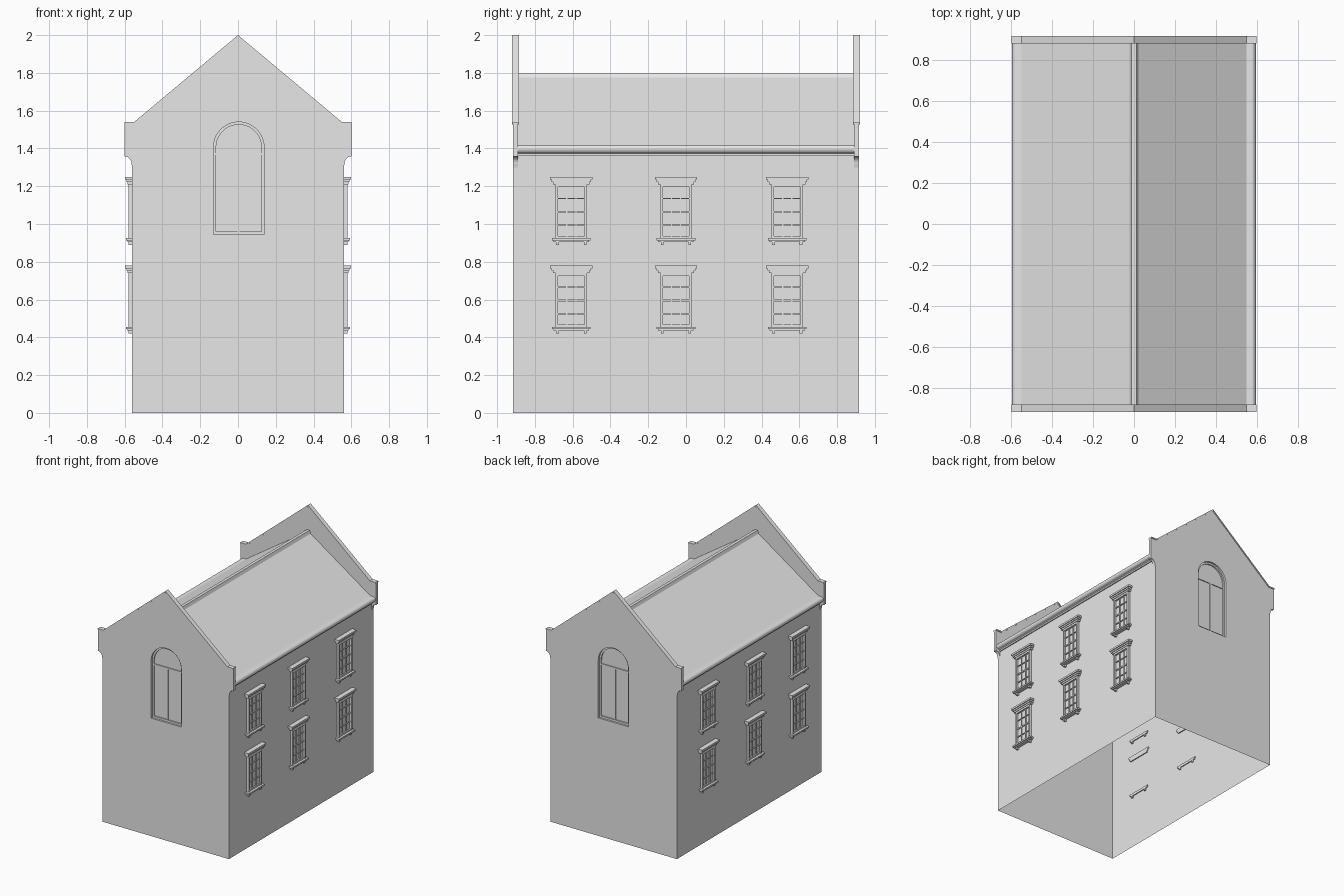
import bpy, bmesh, math
from mathutils import Vector

cube = bpy.data.objects.get("Cube")
if cube:
    bpy.data.objects.remove(cube, do_unlink=True)

stone = bpy.data.materials.new("pale_grey")
stone.use_nodes = True
stone.diffuse_color = (0.8, 0.8, 0.8, 1)
stone.node_tree.nodes["Principled BSDF"].inputs["Base Color"].default_value = (0.8, 0.8, 0.8, 1)

HALF_W, HALF_L, INNER_L = 0.56, 0.915, 0.89


def add_object(name, mesh, loc=(0, 0, 0), turn=0):
    ob = bpy.data.objects.new(name, mesh)
    ob.location = loc
    ob.rotation_euler.z = turn
    bpy.context.collection.objects.link(ob)
    return ob


def to_mesh(name, bm):
    mesh = bpy.data.meshes.new(name)
    bm.to_mesh(mesh)
    bm.free()
    mesh.materials.append(stone)
    return mesh


def prism(bm, pts, y0, y1):
    """Extrude an x-z outline from y0 to y1 as a closed solid."""
    a = [bm.verts.new((x, y0, z)) for x, z in pts]
    b = [bm.verts.new((x, y1, z)) for x, z in pts]
    faces = [bm.faces.new(a), bm.faces.new(b[::-1])]
    for i in range(len(pts)):
        j = (i + 1) % len(pts)
        faces.append(bm.faces.new((a[j], a[i], b[i], b[j])))
    bmesh.ops.recalc_face_normals(bm, faces=faces)


def box(bm, x0, x1, y0, y1, z0, z1):
    prism(bm, [(x0, z0), (x1, z0), (x1, z1), (x0, z1)], y0, y1)


def sheet(bm, loops, y, side):
    """Flat wall in x-z; the loops after the first become openings."""
    edges = []
    for pts in loops:
        vs = [bm.verts.new((x, y, z)) for x, z in pts]
        edges += [bm.edges.new((vs[i], vs[(i + 1) % len(vs)])) for i in range(len(vs))]
    bmesh.ops.triangle_fill(bm, use_beauty=True, edges=edges, normal=Vector((0, side, 0)))
    for f in bm.faces:
        f.normal_update()
        if f.normal.y * side < 0:
            f.normal_flip()


def band(bm, outer, inner, y0, y1):
    """Solid ring between two matching closed outlines."""
    n = len(outer)
    for i in range(n):
        j = (i + 1) % n
        prism(bm, [outer[i], outer[j], inner[j], inner[i]], y0, y1)


def arch(r, z0, spring, cx=0.004, steps=20):
    top = [(cx + r * math.cos(math.pi * k / steps), spring + r * math.sin(math.pi * k / steps))
           for k in range(steps + 1)]
    return [(cx - r, z0), (cx + r, z0)] + top


# Gable outline: scrolled shoulder, kneeler block, slope to the apex
shoulder = [(HALF_W, 1.3)]
for k in range(7):
    a = math.pi / 2 * k / 6
    shoulder.append((0.6 - 0.036 * math.cos(a), 1.318 + 0.04 * math.sin(a)))
right = shoulder + [(0.6, 1.54), (0.55, 1.54)]
upper = right + [(0, 2.0)] + [(-x, z) for x, z in reversed(right)]
gable_outline = [(-HALF_W, 0), (HALF_W, 0)] + upper
opening, frame_in = arch(0.134, 0.945, 1.406), arch(0.12, 0.96, 1.406)

for side, label in ((-1, "front"), (1, "back")):
    y_out, y_in = side * HALF_L, side * INNER_L
    # Gable wall with its arched opening
    bm = bmesh.new()
    sheet(bm, [gable_outline, opening], y_out, side)
    add_object(label + "_gable_wall", to_mesh(label + "_gable_wall", bm))
    # Parapet back and edges
    bm = bmesh.new()
    sheet(bm, [upper, [(x, z) for x, z in opening if z > 1.31] ], y_in, -side)
    for p, q in zip(upper, upper[1:]):
        f = bm.faces.new([bm.verts.new(c) for c in (
            (p[0], y_out, p[1]), (q[0], y_out, q[1]), (q[0], y_in, q[1]), (p[0], y_in, p[1]))])
        f.normal_update()
        mid = f.calc_center_median() - Vector((0, y_in, 1.3))
        if f.normal.dot(mid) < 0:
            f.normal_flip()
    add_object(label + "_parapet", to_mesh(label + "_parapet", bm))
    # Sloping coping stones
    bm = bmesh.new()
    for s in (-1, 1):
        prism(bm, [(0, 2.0), (s * 0.55, 1.54), (s * 0.55, 1.527), (0, 1.987)],
              side * (INNER_L - 0.006), side * 0.92)
        prism(bm, [(s * 0.55, 1.54), (s * 0.6, 1.54), (s * 0.6, 1.53), (s * 0.55, 1.53)],
              side * (INNER_L - 0.006), side * 0.92)
    add_object(label + "_coping", to_mesh(label + "_coping", bm))
    # Arched window: reveal frame, glass, transom and mullion
    bm = bmesh.new()
    back = side * 0.885
    band(bm, opening, frame_in, back, side * 0.9)
    prism(bm, frame_in, back, side * 0.89)
    box(bm, -0.116, 0.124, *sorted((back, side * 0.897)), 1.365, 1.377)
    box(bm, -0.003, 0.009, *sorted((back, side * 0.897)), 0.96, 1.37)
    for i in range(len(opening)):
        p, q = opening[i], opening[(i + 1) % len(opening)]
        if p == q or (Vector(p) - Vector(q)).length < 1e-5:
            continue
        f = bm.faces.new([bm.verts.new(c) for c in (
            (p[0], y_out, p[1]), (q[0], y_out, q[1]), (q[0], back, q[1]), (p[0], back, p[1]))])
        f.normal_update()
        if f.normal.dot(Vector((0, 0, 1.3)) - f.calc_center_median()) < 0:
            f.normal_flip()
    add_object(label + "_arched_window", to_mesh(label + "_arched_window", bm))

# Long side walls, open underneath
for s, label in ((1, "left"), (-1, "right")):
    bm = bmesh.new()
    corners = [(-HALF_L, 0), (HALF_L, 0), (HALF_L, 1.37), (-HALF_L, 1.37)]
    bm.faces.new([bm.verts.new((s * HALF_W, y, z)) for y, z in corners[::s]])
    add_object(label + "_side_wall", to_mesh(label + "_side_wall", bm))

# Roof slabs, ridge cap and rounded eaves gutters
bm = bmesh.new()
prism(bm, [(-0.57, 1.405), (0, 1.788), (0.57, 1.405), (0.57, 1.39), (0, 1.77), (-0.57, 1.39)],
      -INNER_L, INNER_L)
add_object("roof", to_mesh("roof", bm))
bm = bmesh.new()
prism(bm, [(-0.022, 1.776), (-0.012, 1.8), (0.012, 1.8), (0.022, 1.776)], -INNER_L, INNER_L)
add_object("ridge_cap", to_mesh("ridge_cap", bm))
profile = [(0.545, 1.36), (0.568, 1.36), (0.568, 1.372)]
for k in range(9):
    a = -math.pi / 2 + math.pi * k / 8
    profile.append((0.575 + 0.021 * math.cos(a), 1.397 + 0.021 * math.sin(a)))
profile.append((0.545, 1.418))
for s, label in ((1, "left"), (-1, "right")):
    bm = bmesh.new()
    prism(bm, [(s * x, z) for x, z in profile], -INNER_L, INNER_L)
    add_object(label + "_gutter", to_mesh(label + "_gutter", bm))

# Sash window: frame, glass, glazing bars, cornice, sill and brackets
bm = bmesh.new()
for s in (-1, 1):
    box(bm, 0, 0.02, *sorted((s * 0.07, s * 0.083)), 0, 0.285)
    box(bm, 0, 0.012, s * 0.024 - 0.003, s * 0.024 + 0.003, 0, 0.28)
    box(bm, -0.008, 0.02, s * 0.073 - 0.007, s * 0.073 + 0.007, -0.036, -0.018)
box(bm, 0, 0.005, -0.072, 0.072, 0, 0.28)
box(bm, 0, 0.02, -0.083, 0.083, 0.27, 0.285)
box(bm, 0, 0.016, -0.075, 0.075, 0, 0.012)
for k in (1, 2, 3):
    half = 0.005 if k == 2 else 0.003
    box(bm, 0, 0.013, -0.072, 0.072, 0.07 * k - half, 0.07 * k + half)
for z0, z1, depth, half in ((0.285, 0.298, 0.024, 0.096), (0.298, 0.31, 0.03, 0.104),
                            (0.31, 0.325, 0.037, 0.112)):
    box(bm, -0.008, depth, -half, half, z0, z1)
box(bm, -0.008, 0.034, -0.102, 0.102, -0.012, 0)
box(bm, -0.008, 0.026, -0.094, 0.094, -0.02, -0.012)
window = to_mesh("side_window", bm)
for s, label in ((1, "left"), (-1, "right")):
    for z, row in ((0.455, "lower"), (0.925, "upper")):
        for y in (-0.607, -0.053, 0.536):
            add_object(f"{label}_{row}_window", window, (s * HALF_W, y, z), 0 if s > 0 else math.pi)
